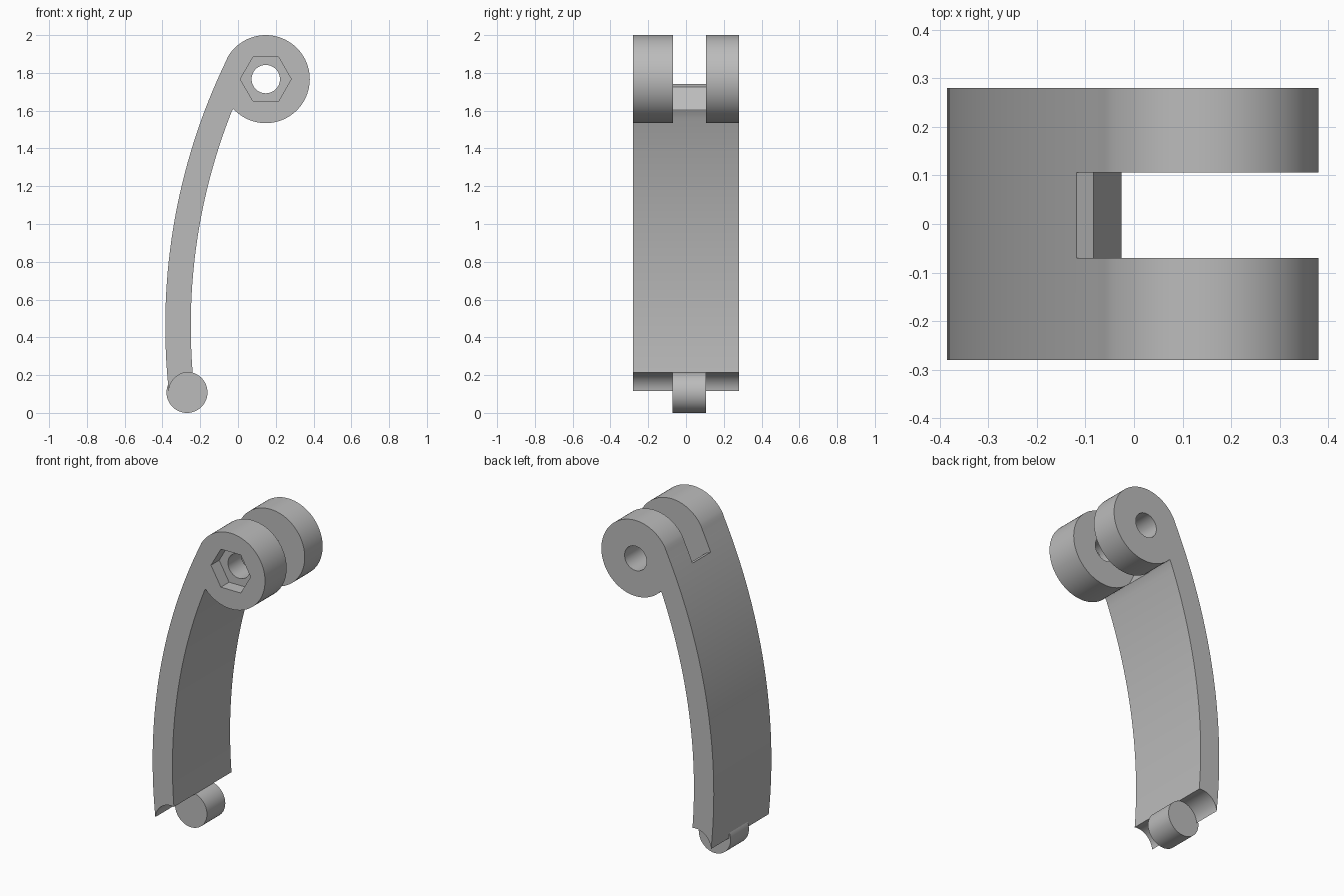
import bpy, bmesh, math

cube = bpy.data.objects.get("Cube")
if cube:
    bpy.data.objects.remove(cube, do_unlink=True)

grey = bpy.data.materials.new("plain grey")
grey.use_nodes = True
colour = (0.5, 0.5, 0.5, 1)
grey.diffuse_color = colour
grey.node_tree.nodes["Principled BSDF"].inputs["Base Color"].default_value = colour

WIDTH = 0.28                      # half depth of the lever
GAP = (-0.07, 0.106)              # fork gap and pin extent along y
HUB, HUB_R = (0.147, 1.767), 0.233
PIN, PIN_R = (-0.27, 0.1085), 0.1085
BOW, OUTER_R, INNER_R = (2.835, 0.46), 3.22, 3.085


def arc(centre, radius, start, end, steps):
    angles = [start + (end - start) * i / steps for i in range(steps + 1)]
    return [(centre[0] + radius * math.cos(a), centre[1] + radius * math.sin(a)) for a in angles]


def circle(centre, radius, sides):
    return arc(centre, radius, 0, math.tau, sides)[:-1]


def prism(name, outline, y0, y1):
    """Extrude an x-z outline along y."""
    bm = bmesh.new()
    face = bm.faces.new([bm.verts.new((x, y0, z)) for x, z in outline])
    new = bmesh.ops.extrude_face_region(bm, geom=[face])["geom"]
    bmesh.ops.translate(bm, vec=(0, y1 - y0, 0),
                        verts=[v for v in new if isinstance(v, bmesh.types.BMVert)])
    bmesh.ops.recalc_face_normals(bm, faces=bm.faces)
    mesh = bpy.data.meshes.new(name)
    bm.to_mesh(mesh)
    bm.free()
    mesh.materials.append(grey)
    obj = bpy.data.objects.new(name, mesh)
    bpy.context.collection.objects.link(obj)
    return obj


def cut(target, outline, y0, y1):
    """Subtract a prism from the target and discard the cutter."""
    cutter = prism("cutter", outline, y0, y1)
    cutter.hide_render = True
    mod = target.modifiers.new("cut", "BOOLEAN")
    mod.operation, mod.solver, mod.object = "DIFFERENCE", "EXACT", cutter
    graph = bpy.context.evaluated_depsgraph_get()
    mesh = bpy.data.meshes.new_from_object(target.evaluated_get(graph))
    target.modifiers.clear()
    target.data = mesh
    bpy.data.objects.remove(cutter, do_unlink=True)


def bow_angle(radius, z):
    return math.pi - math.asin((z - BOW[1]) / radius)


# Curved lever flowing tangentially into the round hub
tangent = math.atan2(HUB[1] - BOW[1], HUB[0] - BOW[0])
corner = math.atan2(1.608 - HUB[1], -0.026 - HUB[0])
outline = arc(BOW, OUTER_R, bow_angle(OUTER_R, 0.05), tangent, 32)
outline += arc(HUB, HUB_R, tangent, corner, 64)[1:]
outline += arc(BOW, INNER_R, bow_angle(INNER_R, 1.6), bow_angle(INNER_R, 0.12), 32)
lever = prism("lever_arm", outline, -WIDTH, WIDTH)

# Fork gap through the hub
cut(lever, [(-0.2, 1.78), (-0.083, 1.725), (-0.026, 1.61), (-0.026, 1.5),
            (0.6, 1.5), (0.6, 2.2), (-0.2, 2.2)], *GAP)

# Bolt hole and hexagonal nut pocket
cut(lever, circle(HUB, 0.075, 48), -0.5, 0.5)
cut(lever, circle(HUB, 0.135, 6), -0.5, -WIDTH + 0.08)

# Concave seats either side of the pin
seat = arc((-0.26, 0.108), 0.107, 0, math.pi, 32) + [(-0.5, 0.1), (-0.5, -0.2), (0, -0.2)]
for y0, y1 in ((-0.5, GAP[0]), (GAP[1], 0.5)):
    cut(lever, seat, y0, y1)

# Pivot pin at the foot
pin = prism("pivot_pin", circle(PIN, PIN_R, 64), GAP[0] - 0.001, GAP[1] + 0.001)

for obj in (lever, pin):
    bpy.ops.object.select_all(action="DESELECT")
    obj.select_set(True)
    bpy.context.view_layer.objects.active = obj
    bpy.ops.object.shade_smooth_by_angle(angle=math.radians(25))
